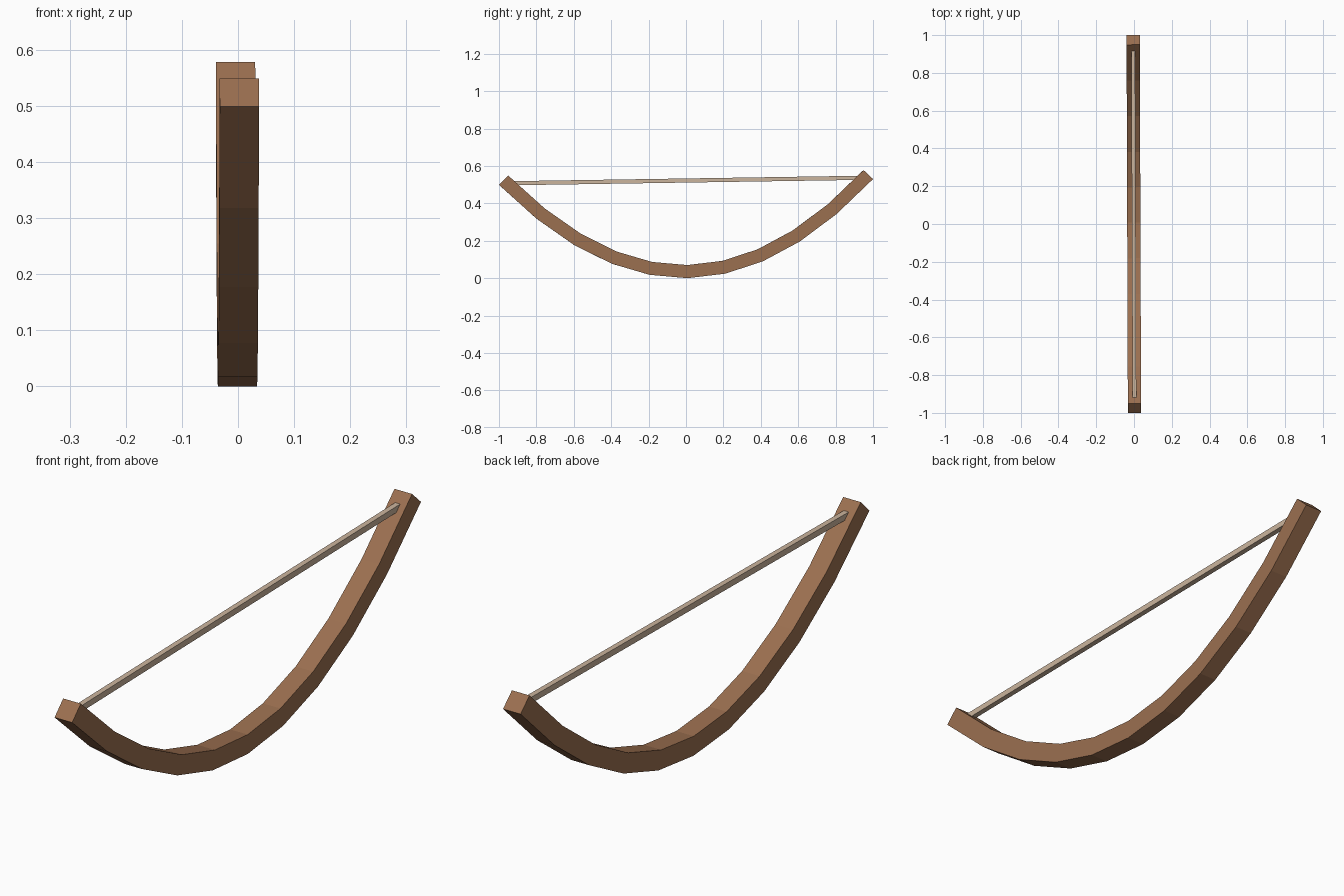
import bpy, bmesh, math
from mathutils import Matrix, Vector

if "Cube" in bpy.data.objects:
    bpy.data.objects.remove(bpy.data.objects["Cube"])

# whole model is tipped very slightly
POSE = (Matrix.Translation((-0.001, 0.008, 0.0))
        @ Matrix.Rotation(0.0035, 4, 'Z') @ Matrix.Rotation(0.0155, 4, 'X'))


def material(name, rgb):
    m = bpy.data.materials.new(name)
    m.diffuse_color = (*rgb, 1.0)
    m.use_nodes = True
    m.node_tree.nodes["Principled BSDF"].inputs["Base Color"].default_value = m.diffuse_color
    return m


def sweep(name, sections, half_x, mat):
    """Square bar from (lower, upper) points in the y-z plane."""
    bm = bmesh.new()
    rings = []
    for lo, hi in sections:
        rings.append([bm.verts.new(POSE @ Vector((x, p[0], p[1])))
                      for x, p in ((-half_x, lo), (half_x, lo), (half_x, hi), (-half_x, hi))])
    for a, b in zip(rings, rings[1:]):
        for i in range(4):
            j = (i + 1) % 4
            bm.faces.new((a[i], a[j], b[j], b[i]))
    bm.faces.new(rings[0])
    bm.faces.new(rings[-1])
    bmesh.ops.recalc_face_normals(bm, faces=bm.faces)
    me = bpy.data.meshes.new(name)
    bm.to_mesh(me)
    bm.free()
    me.materials.append(mat)
    ob = bpy.data.objects.new(name, me)
    bpy.context.collection.objects.link(ob)
    return ob


wood = material("brown wood", (0.33, 0.16, 0.08))
cord = material("pale cord", (0.60, 0.46, 0.34))

# curved bow limb: parabolic centre line, square section
N, HALF, T, C = 10, 0.975, 0.035, 0.53
limb = []
for i in range(N + 1):
    y = HALF * (2 * i / N - 1)
    z = T + C * y * y
    s = 2 * C * y
    k = T / math.hypot(1, s)
    n = (-s * k, k)
    limb.append(((y - n[0], z - n[1]), (y + n[0], z + n[1])))
sweep("bow_limb", limb, 0.035, wood)

# straight string let into both tips
sweep("bow_string", [((y, 0.511), (y, 0.533)) for y in (-0.93, 0.93)], 0.01, cord)
